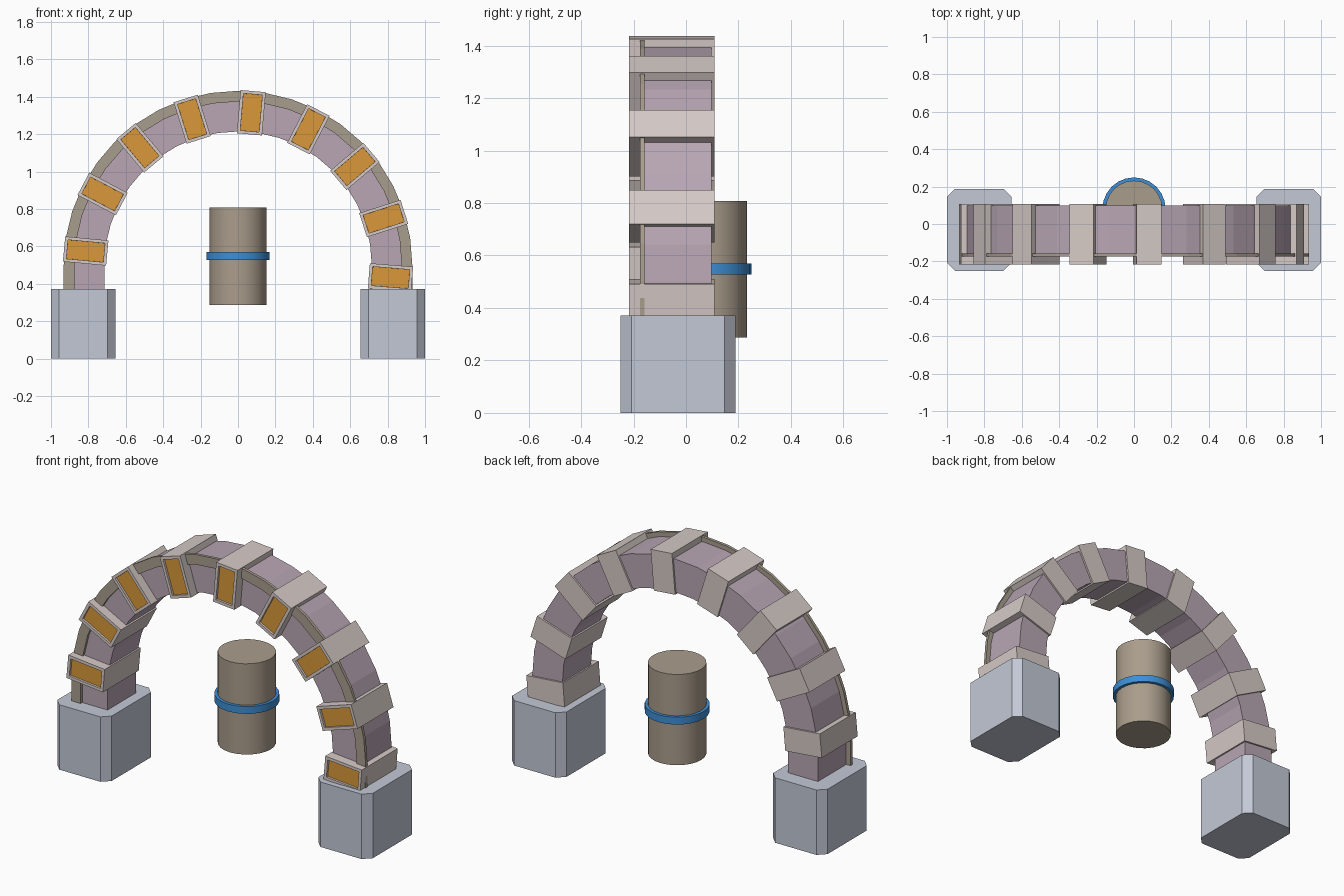
import bpy, bmesh, math
from mathutils import Matrix

if "Cube" in bpy.data.objects:
    bpy.data.objects.remove(bpy.data.objects["Cube"])

def material(name, rgb):
    m = bpy.data.materials.new(name)
    lin = [((c / 255 + 0.055) / 1.055) ** 2.4 for c in rgb]
    m.diffuse_color = (*lin, 1)
    m.use_nodes = True
    m.node_tree.nodes["Principled BSDF"].inputs["Base Color"].default_value = m.diffuse_color
    return m

MAUVE = material("mauve stone", (184, 166, 180))
BEIGE = material("beige band", (168, 158, 143))
BLOCK = material("pale block", (214, 203, 199))
ORANGE = material("orange panel", (218, 152, 58))
GREY = material("blue grey base", (196, 201, 214))
BLUE = material("blue ring", (62, 143, 214))
BROWN = material("brown cylinder", (170, 157, 140))

CZ = 0.5  # height of the arch centre

def finish(bm, name, *mats):
    bmesh.ops.recalc_face_normals(bm, faces=bm.faces[:])
    me = bpy.data.meshes.new(name)
    bm.to_mesh(me)
    bm.free()
    ob = bpy.data.objects.new(name, me)
    bpy.context.collection.objects.link(ob)
    for m in mats:
        me.materials.append(m)
    return ob

def box(name, x, y, z, mat, chamfer=0):
    bm = bmesh.new()
    size = [b - a for a, b in (x, y, z)]
    mid = [(a + b) / 2 for a, b in (x, y, z)]
    bmesh.ops.create_cube(bm, size=1, matrix=Matrix.Translation(mid) @ Matrix.Diagonal((*size, 1)))
    if chamfer:
        upright = [e for e in bm.edges if abs(e.verts[0].co.z - e.verts[1].co.z) > 0.01]
        bmesh.ops.bevel(bm, geom=upright, offset=chamfer, segments=1, affect='EDGES')
    return finish(bm, name, mat)

def arch(name, r_in, r_out, y0, y1, mat, steps=20):
    # half ring with short straight legs reaching into the bases
    stations = [(1, 0, 0.35 - CZ)]
    for i in range(steps + 1):
        a = math.pi * i / steps
        stations.append((math.cos(a), math.sin(a), 0))
    stations.append((-1, 0, 0.35 - CZ))
    bm = bmesh.new()
    rings = []
    for c, s, drop in stations:
        rings.append([bm.verts.new((r * c, y, CZ + r * s + drop))
                      for r, y in ((r_in, y0), (r_out, y0), (r_out, y1), (r_in, y1))])
    for a, b in zip(rings, rings[1:]):
        for k in range(4):
            bm.faces.new((a[k], a[(k + 1) % 4], b[(k + 1) % 4], b[k]))
    bm.faces.new(rings[0])
    bm.faces.new(rings[-1])
    return finish(bm, name, mat)

def cylinder(name, r, z0, z1, mat):
    bm = bmesh.new()
    bmesh.ops.create_cone(bm, cap_ends=True, segments=24, radius1=r, radius2=r, depth=z1 - z0,
                          matrix=Matrix.Translation((0, 0.08, (z0 + z1) / 2)))
    ob = finish(bm, name, mat)
    bpy.context.view_layer.objects.active = ob
    ob.select_set(True)
    bpy.ops.object.shade_smooth_by_angle(angle=math.radians(35))
    ob.select_set(False)

# Chamfered pedestals
for side, x in (("left", (-1, -0.655)), ("right", (0.655, 1))):
    box(side + "_base", x, (-0.25, 0.188), (0, 0.372), GREY, 0.042)

# Arch body and the raised band on its front outer edge
arch("arch_body", 0.715, 0.905, -0.16, 0.098, MAUVE)
arch("arch_band", 0.875, 0.932, -0.175, -0.158, BEIGE)
box("right_foot", (0.708, 0.92), (-0.165, 0.102), (0.36, 0.42), BEIGE)

# Nine blocks around the arch, each with a recessed orange panel
for i in range(9):
    a = math.radians(174.7 - 22.42 * i)
    bm = bmesh.new()
    bmesh.ops.create_cube(bm, size=1, matrix=Matrix.Diagonal((0.232, 0.325, 0.135, 1)))
    bm.normal_update()
    front = min(bm.faces, key=lambda f: f.calc_center_median().y)
    bmesh.ops.inset_region(bm, faces=[front], thickness=0.024)
    front.material_index = 1
    bmesh.ops.inset_region(bm, faces=[front], thickness=0.0005, depth=-0.012)
    for f in bm.faces:
        f.material_index = 1 if f == front else 0
    place = (Matrix.Translation((0.818 * math.cos(a), -0.0545, CZ + 0.818 * math.sin(a)))
             @ Matrix.Rotation(-a, 4, 'Y'))
    bmesh.ops.transform(bm, matrix=place, verts=bm.verts[:])
    finish(bm, "arch_block_%d" % (i + 1), BLOCK, ORANGE)

# Floating cylinder with its ring
cylinder("cylinder", 0.152, 0.287, 0.807, BROWN)
cylinder("cylinder_ring", 0.169, 0.528, 0.57, BLUE)
